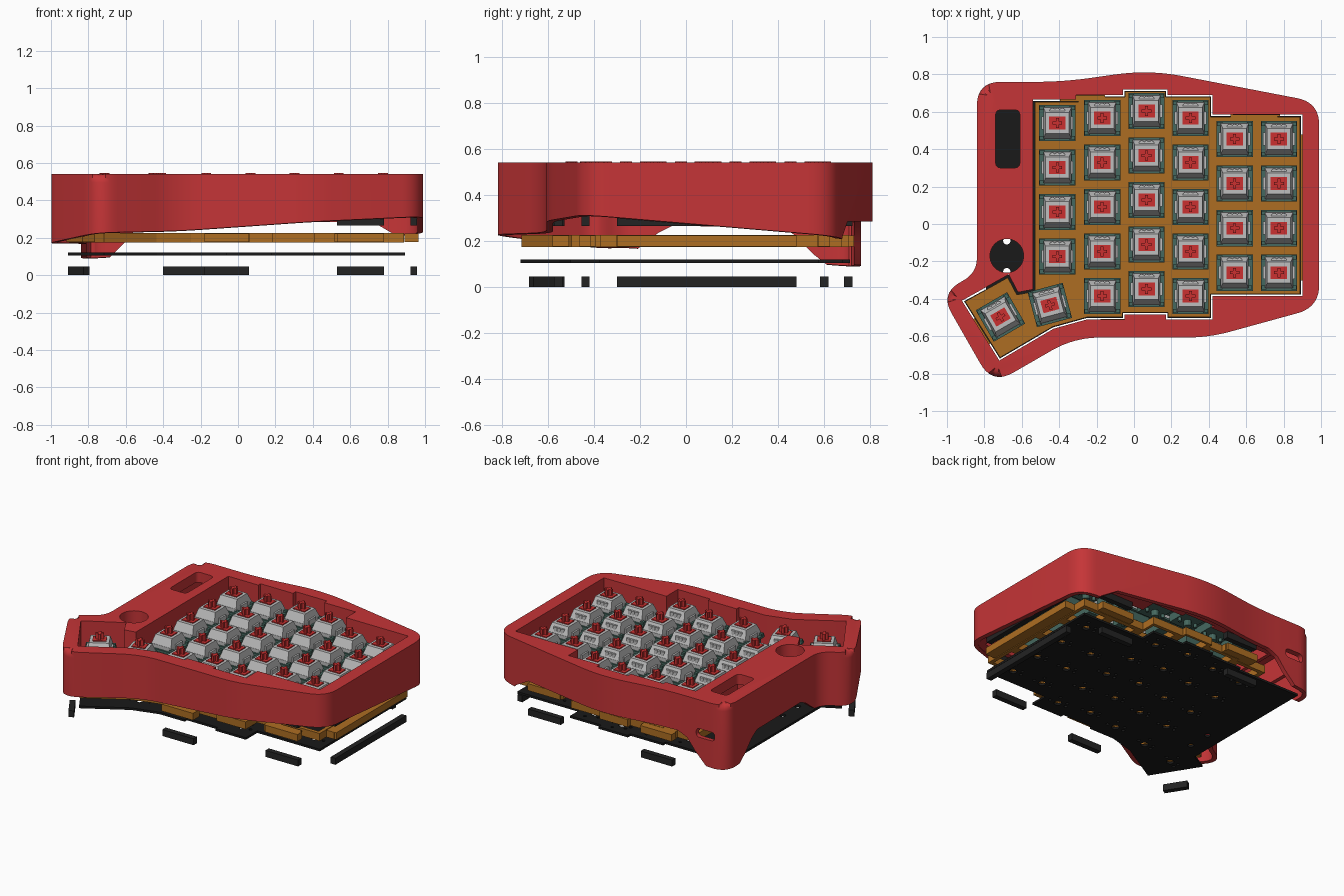
import bpy, bmesh
from math import radians, cos, sin
from mathutils import Vector, Matrix

cube = bpy.data.objects.get("Cube")
if cube:
    bpy.data.objects.remove(cube)


def material(name, rgb):
    m = bpy.data.materials.new(name)
    m.use_nodes = True
    m.diffuse_color = (*rgb, 1)
    m.node_tree.nodes["Principled BSDF"].inputs["Base Color"].default_value = (*rgb, 1)
    return m


RED = material("case red", (0.56, 0.035, 0.038))
AMBER = material("plate amber", (0.42, 0.155, 0.016))
BOARD = material("board black", (0.010, 0.010, 0.010))
RUBBER = material("rubber black", (0.017, 0.017, 0.017))
TEAL = material("housing teal", (0.06, 0.14, 0.115))
GREY = material("housing grey", (0.52, 0.52, 0.52))
STEM = material("stem red", (0.60, 0.03, 0.03))


def finish(name, bm, *mats):
    bmesh.ops.recalc_face_normals(bm, faces=bm.faces)
    me = bpy.data.meshes.new(name)
    bm.to_mesh(me)
    bm.free()
    for m in mats:
        me.materials.append(m)
    ob = bpy.data.objects.new(name, me)
    bpy.context.collection.objects.link(ob)
    return ob


def prism(bm, loop, z0, z1, mat=0, round_top=0):
    """Extrude a closed xy loop; z0 may be a function of x and y."""
    low = z0 if callable(z0) else (lambda x, y: z0)
    a = [bm.verts.new((x, y, low(x, y))) for x, y in loop]
    b = [bm.verts.new((x, y, z1)) for x, y in loop]
    faces = [bm.faces.new(a[::-1]), bm.faces.new(b)]
    n = len(loop)
    for i in range(n):
        j = (i + 1) % n
        faces.append(bm.faces.new((a[i], a[j], b[j], b[i])))
    for f in faces:
        f.material_index = mat
    if round_top:
        bmesh.ops.bevel(bm, geom=list(faces[1].edges), offset=round_top, segments=5,
                        profile=0.5, affect='EDGES', clamp_overlap=True)


def block(bm, cx, cy, sx, sy, z0, z1, mat=0, turn=0, taper=(1, 1)):
    """Box or tapered box, turned about its own centre."""
    mtx = Matrix.Translation((cx, cy, (z0 + z1) / 2)) @ Matrix.Rotation(turn, 4, 'Z')
    made = bmesh.ops.create_cube(bm, size=1)["verts"]
    for v in made:
        k = taper if v.co.z > 0 else (1, 1)
        v.co = mtx @ Vector((v.co.x * sx * k[0], v.co.y * sy * k[1], v.co.z * (z1 - z0)))
    for f in {f for v in made for f in v.link_faces}:
        f.material_index = mat


def disc(bm, cx, cy, r, z0, z1, mat=0, sides=12):
    ring = [(cx + r * cos(radians(360 * i / sides)), cy + r * sin(radians(360 * i / sides)))
            for i in range(sides)]
    prism(bm, ring, z0, z1, mat)


def rounded(corners, steps=10):
    """Round each corner (x, y, reach) with a quadratic curve."""
    out = []
    for i, (x, y, d) in enumerate(corners):
        p = Vector((x, y))
        a = Vector(corners[i - 1][:2]) - p
        b = Vector(corners[(i + 1) % len(corners)][:2]) - p
        a, b = p + a.normalized() * d, p + b.normalized() * d
        for s in range(steps + 1):
            t = s / steps
            out.append(tuple(a * (1 - t) ** 2 + p * 2 * t * (1 - t) + b * t * t))
    return out


def inset(loop, d):
    """Move a clockwise loop inward by d."""
    out = []
    for i, q in enumerate(loop):
        p = Vector(q)
        t1 = (p - Vector(loop[i - 1])).normalized()
        t2 = (Vector(loop[(i + 1) % len(loop)]) - p).normalized()
        n1, n2 = Vector((t1.y, -t1.x)), Vector((t2.y, -t2.x))
        out.append(tuple(p + (n1 + n2) * d / (1 + n1.dot(n2))))
    return out


def cut(ob, *bms):
    """Subtract cutters from an object and bake the result."""
    for bm in bms:
        tool = finish("cutter", bm)
        tool.hide_render = True
        mod = ob.modifiers.new("cut", 'BOOLEAN')
        mod.object, mod.operation, mod.solver = tool, 'DIFFERENCE', 'EXACT'
        dg = bpy.context.evaluated_depsgraph_get()
        me = bpy.data.meshes.new_from_object(ob.evaluated_get(dg))
        ob.modifiers.clear()
        ob.data = me
        bpy.data.objects.remove(tool)


# Outlines shared by the layers
outer = rounded([(-.84, .76, .13), (-.38, .76, .15), (.08, .825, .18), (.99, .65, .12),
                 (.99, -.445, .12), (.40, -.607, .12), (-.32, -.607, .14),
                 (-.757, -.859, .13), (-1.035, -.373, .12), (-.84, -.26, .08)])
opening = [(-.54, .665), (-.31, .665), (-.31, .69), (-.06, .69), (-.06, .72), (.18, .72),
           (.18, .69), (.42, .69), (.42, .585), (.9, .585), (.9, -.385), (.42, -.385),
           (.42, -.51), (.17, -.51), (.17, -.485), (-.05, -.485), (-.05, -.51), (-.25, -.51),
           (-.43, -.56), (-.72, -.73), (-.92, -.41), (-.67, -.27), (-.62, -.365), (-.54, -.35)]

# Key centres and turns: six staggered columns and two thumb keys
PITCH = .238
columns = [(-.41, .54, 4), (-.17, .567, 5), (.067, .604, 5), (.302, .567, 5),
           (.538, .454, 4), (.775, .454, 4)]
keys = [(x, top - PITCH * r, 0) for x, top, count in columns for r in range(count)]
keys += [(-.45, -.433, radians(15)), (-.714, -.497, radians(30))]

# Case: tilted underside, rounded top edge
bm = bmesh.new()
prism(bm, outer, lambda x, y: .207 + .07 * x - .085 * y, .54, round_top=.045)
case = finish("case", bm, RED)

cavity = bmesh.new()
prism(cavity, inset(outer, .03), -.2, .31)
key_window = bmesh.new()
prism(key_window, opening, .2, .7)
controller_bay = bmesh.new()
block(controller_bay, -.675, .48, .22, .48, 0, .47)
top_holes = bmesh.new()
prism(top_holes, rounded([(-.74, .61, .03), (-.61, .61, .03), (-.61, .30, .03), (-.74, .30, .03)], 5),
      .2, .7)
disc(top_holes, -.68, -.17, .09, .2, .7, sides=40)
# Arches in the back and left walls, and the cable slot
back_arch, left_arch, slot = bmesh.new(), bmesh.new(), bmesh.new()
prism(back_arch, [(-.72, -.2), (-.69, .09), (-.60, .18), (-.54, .255), (-.47, .285),
                  (.72, .285), (.84, .215), (.88, -.2)], -1, -.3)
back_arch.transform(Matrix.Rotation(radians(90), 4, 'X'))
prism(left_arch, [(.64, -.2), (.62, .09), (.55, .145), (.48, .22), (.42, .26),
                  (-.06, .265), (-.12, .235), (-.21, .165), (-.26, -.2)], -1.2, -.55)
left_arch.transform(Matrix(((0, 0, 1, 0), (1, 0, 0, 0), (0, 1, 0, 0), (0, 0, 0, 1))))
prism(slot, rounded([(-.75, .34, .027), (-.61, .34, .027), (-.61, .28, .027), (-.75, .28, .027)], 5),
      -.9, -.6)
slot.transform(Matrix.Rotation(radians(90), 4, 'X'))
cut(case, cavity, key_window, controller_bay, top_holes, back_arch, left_arch, slot)

# Gasket strips: centre, length, turn
strips = {"thumb": (-.852, -.605, .16, radians(-58)), "front_middle": (-.06, -.555, .24, 0),
          "front_left": (.655, -.437, .25, 0), "side_left": (.94, .09, .78, radians(90)),
          "back_left": (.655, .60, .25, 0), "back_middle": (-.28, .705, .24, 0)}
for where, (x, y, length, turn) in strips.items():
    for level, z in (("lower", 0), ("upper", .265)):
        bm = bmesh.new()
        block(bm, x, y, length, .036, z, z + .045, turn=turn)
        finish(f"{level}_gasket_{where}", bm, RUBBER)

# Switch plate with square holes, and tabs carrying the gaskets
bm = bmesh.new()
prism(bm, inset(opening, .012), .174, .226)
plate = finish("switch_plate", bm, AMBER)
holes = bmesh.new()
for x, y, turn in keys:
    block(holes, x, y, .175, .175, .1, .3, turn=turn)
cut(plate, holes)
for where, (x, y, length, turn) in strips.items():
    bm = bmesh.new()
    block(bm, x, y, length, .05, .176, .224, turn=turn)
    block(bm, x * .98, y * .97, length, .06, .176, .224, turn=turn)
    finish(f"plate_tab_{where}", bm, AMBER)

# Circuit board with switch and encoder holes
bm = bmesh.new()
prism(bm, inset([(-.80, .665)] + opening[1:21] + [(-.80, -.345)], .008), .105, .12)
board = finish("circuit_board", bm, BOARD)
holes = bmesh.new()
for x, y, turn in keys:
    for px, py, r in ((0, 0, .025), (-.064, 0, .011), (.064, 0, .011), (-.048, .034, .01), (.032, .064, .01)):
        disc(holes, x + px * cos(turn) - py * sin(turn), y + px * sin(turn) + py * cos(turn), r, .05, .2)
for y in (-.09, -.255):
    disc(holes, -.68, y, .02, .05, .2)
cut(board, holes)

# One switch, shared by every key
bm = bmesh.new()
block(bm, 0, 0, .16, .16, .35, .405, 0)
block(bm, 0, 0, .194, .194, .405, .42, 0)
disc(bm, 0, 0, .025, .31, .352, 0)
for sx in (-1, 1):
    disc(bm, sx * .064, 0, .011, .325, .352, 0)
    block(bm, sx * .077, 0, .016, .07, .42, .455, 1)
    for sy in (-1, 1):
        block(bm, sx * .08, sy * .08, .028, .022, .42, .434, 0)
block(bm, 0, 0, .15, .17, .42, .445, 1)
block(bm, 0, 0, .15, .166, .445, .50, 1, taper=(.84, .68))
for x in (-.026, 0, .026):
    disc(bm, x, .064, .016, .44, .482, 1)
block(bm, 0, 0, .088, .068, .49, .506, 2)
block(bm, 0, 0, .052, .016, .50, .546, 2)
block(bm, 0, 0, .016, .052, .50, .546, 2)
first = finish("switch_1", bm, TEAL, GREY, STEM)
for i, (x, y, turn) in enumerate(keys):
    ob = first
    if i:
        ob = bpy.data.objects.new(f"switch_{i + 1}", first.data)
        bpy.context.collection.objects.link(ob)
    ob.location = (x, y, 0)
    ob.rotation_euler.z = turn

# Smooth the curved case, keeping its cut edges sharp
bpy.ops.object.select_all(action='DESELECT')
case.select_set(True)
bpy.context.view_layer.objects.active = case
bpy.ops.object.shade_smooth_by_angle(angle=radians(30))
